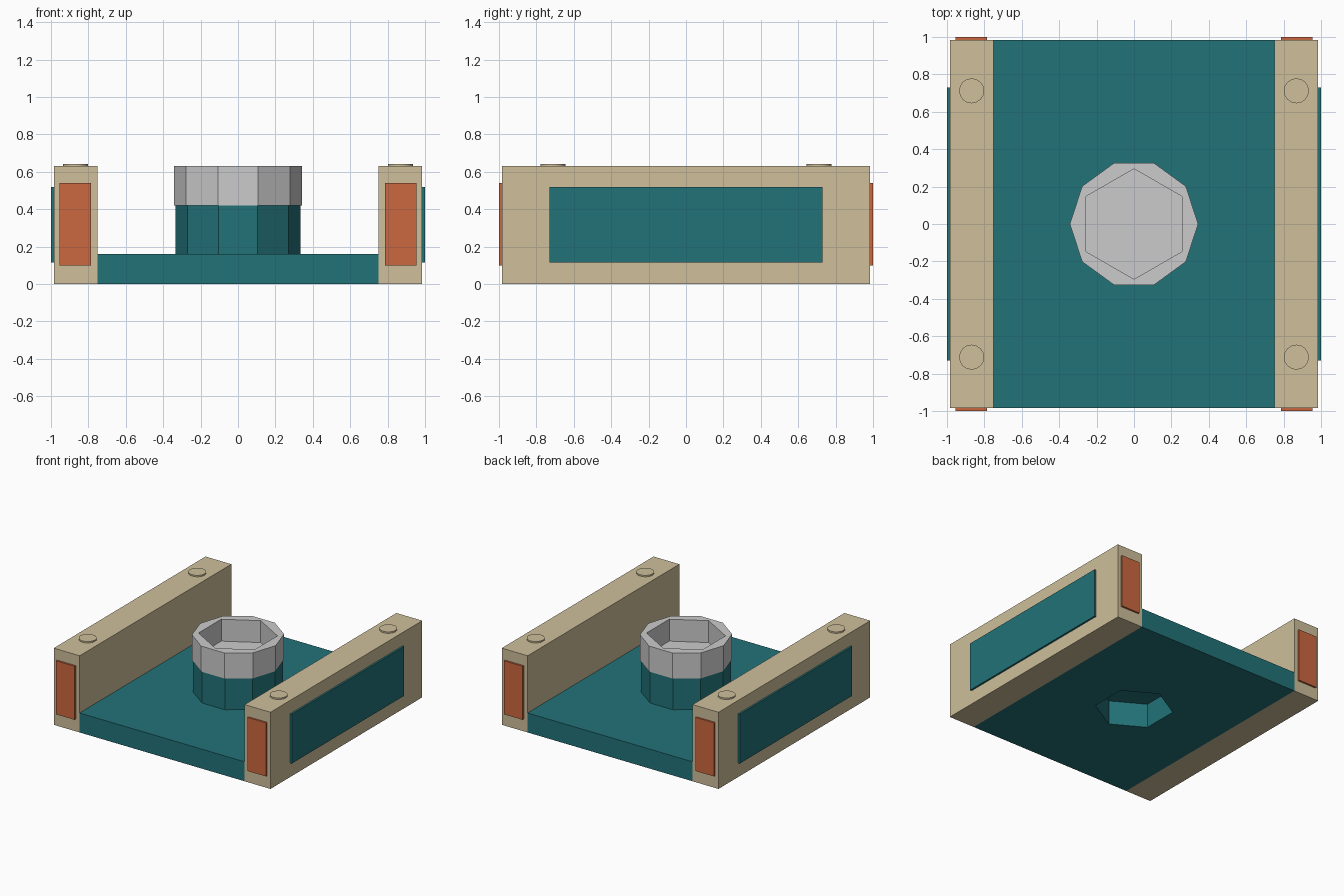
import bpy, bmesh, math

if "Cube" in bpy.data.objects:
    bpy.data.objects.remove(bpy.data.objects["Cube"])


def material(name, rgb):
    m = bpy.data.materials.new(name)
    m.diffuse_color = (*rgb, 1)
    m.use_nodes = True
    m.node_tree.nodes["Principled BSDF"].inputs["Base Color"].default_value = m.diffuse_color
    return m


TEAL = material("teal", (0.016, 0.17, 0.19))
TAN = material("tan", (0.62, 0.52, 0.33))
ORANGE = material("orange", (0.6, 0.14, 0.05))


def finish(bm, name, mat):
    bmesh.ops.recalc_face_normals(bm, faces=bm.faces)
    me = bpy.data.meshes.new(name)
    bm.to_mesh(me)
    bm.free()
    ob = bpy.data.objects.new(name, me)
    bpy.context.collection.objects.link(ob)
    if mat:
        me.materials.append(mat)
    return ob


def box(name, lo, hi, mat):
    bm = bmesh.new()
    bmesh.ops.create_cube(bm, size=1)
    for v in bm.verts:
        v.co = [(a + b) / 2 + c * (b - a) for a, b, c in zip(lo, hi, v.co)]
    return finish(bm, name, mat)


def prism(name, sides, radius, z0, z1, mat=None, at=(0, 0), turn=0.0):
    bm = bmesh.new()
    ring = [bm.verts.new((at[0] + radius * math.cos(turn + math.tau * i / sides),
                          at[1] + radius * math.sin(turn + math.tau * i / sides), z0))
            for i in range(sides)]
    face = bm.faces.new(ring)
    out = bmesh.ops.extrude_face_region(bm, geom=[face], use_keep_orig=True)
    for v in out["geom"]:
        if isinstance(v, bmesh.types.BMVert):
            v.co.z = z1
    return finish(bm, name, mat)


def cut(ob, cutter):
    mod = ob.modifiers.new("socket", "BOOLEAN")
    mod.operation = "DIFFERENCE"
    mod.solver = "EXACT"
    mod.object = cutter
    cutter.hide_render = True
    cutter.hide_set(True)


# Base plate and hub with hexagonal sockets above and below
base = box("base_plate", (-0.75, -0.985, 0), (0.75, 0.985, 0.16), TEAL)
hub = prism("hub", 10, 0.335, 0.15, 0.42, TEAL)
collar = prism("hub_collar", 10, 0.343, 0.42, 0.63)
upper = prism("upper_socket_cutter", 6, 0.295, 0.45, 0.8, turn=math.pi / 2)
lower = prism("lower_socket_cutter", 6, 0.295, -0.2, 0.2, TEAL, turn=math.pi / 2)
cut(collar, upper)
cut(base, lower)
cut(hub, lower)

for s, side in ((-1, "left"), (1, "right")):
    # Side rail with its long outer panel
    xs = sorted((s * 0.75, s * 0.985))
    box(side + "_rail", (xs[0], -0.985, 0), (xs[1], 0.985, 0.63), TAN)
    xs = sorted((s * 0.98, s * 1.0))
    box(side + "_side_panel", (xs[0], -0.73, 0.115), (xs[1], 0.73, 0.52), TEAL)
    for t, end in ((-1, "front"), (1, "back")):
        # End panel and low stud on top of the rail
        xs = sorted((s * 0.785, s * 0.955))
        ys = sorted((t * 0.98, t * 1.0))
        box(f"{side}_{end}_end_panel", (xs[0], ys[0], 0.10), (xs[1], ys[1], 0.54), ORANGE)
        stud = prism(f"{side}_{end}_stud", 16, 0.067, 0.62, 0.642, TAN, (s * 0.868, t * 0.712))
        for p in stud.data.polygons:
            p.use_smooth = abs(p.normal.z) < 0.5
        for e in stud.data.edges:
            a, b = (stud.data.vertices[i].co for i in e.vertices)
            e.use_edge_sharp = abs(a.z - b.z) < 1e-4
